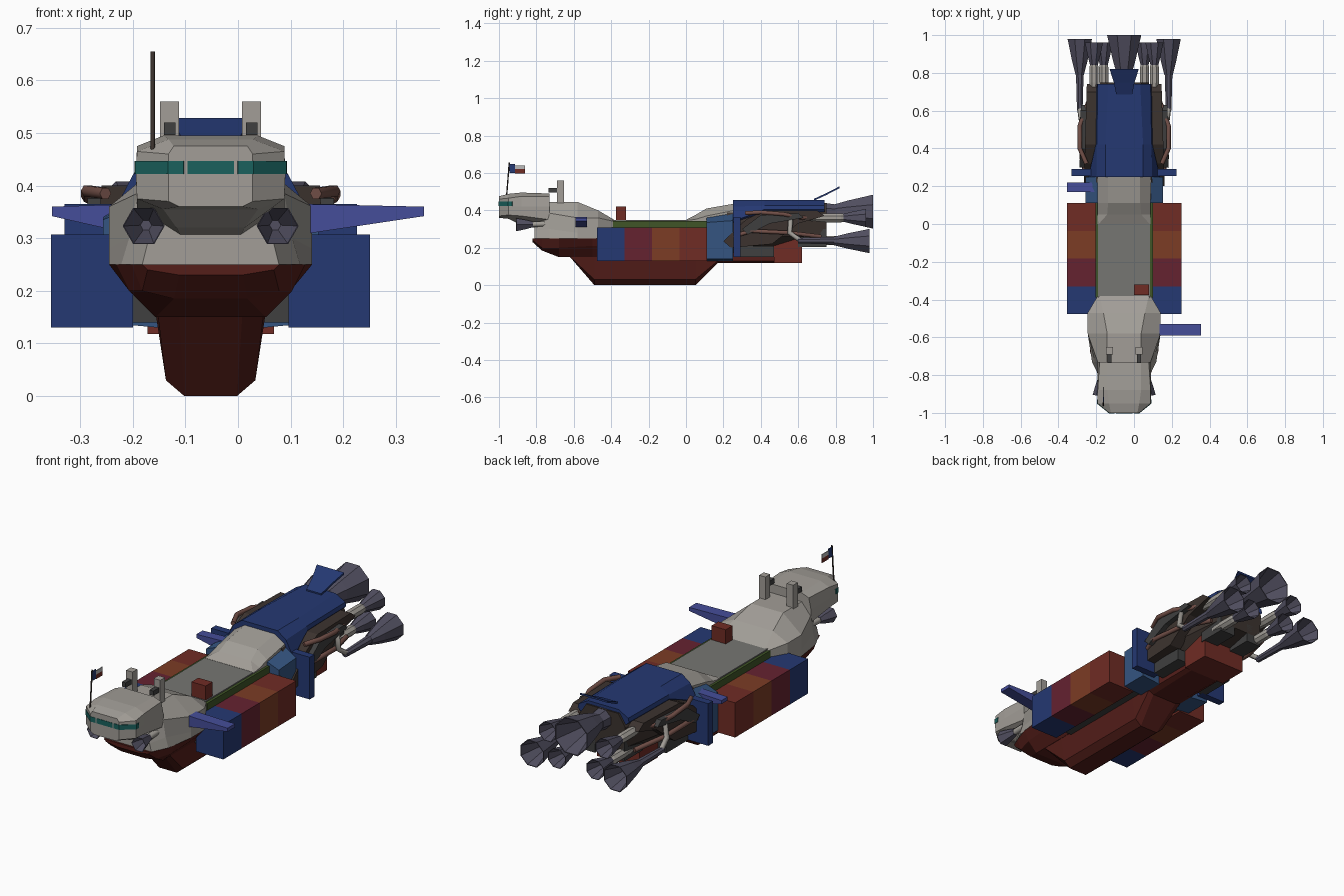
import bpy, bmesh, math
from mathutils import Vector

if "Cube" in bpy.data.objects:
    bpy.data.objects.remove(bpy.data.objects["Cube"])

XC = -0.052  # the ship's symmetry plane


def mat(name, c):
    m = bpy.data.materials.new(name)
    m.diffuse_color = (*c, 1)
    m.use_nodes = True
    m.node_tree.nodes["Principled BSDF"].inputs["Base Color"].default_value = m.diffuse_color
    return m


GREY = mat("hull_grey", (.36, .34, .31))
DECK = mat("deck_grey", (.18, .18, .17))
NAVY = mat("navy", (.018, .04, .17))
BLUE = mat("mid_blue", (.035, .09, .22))
FIN = mat("fin_blue", (.06, .075, .32))
HULL = mat("hull_red", (.09, .013, .01))
RED = mat("block_red", (.16, .025, .018))
MAROON = mat("maroon", (.13, .016, .03))
BROWN = mat("rust", (.2, .045, .018))
GREEN = mat("green", (.05, .09, .02))
TEAL = mat("glass", (.01, .12, .11))
DARK = mat("engine_dark", (.045, .033, .028))
CHAR = mat("charcoal", (.05, .05, .05))
COPPER = mat("copper", (.17, .08, .065))
NOZZLE = mat("nozzle", (.085, .08, .12))
WHITE = mat("white", (.5, .5, .5))


def finish(name, bm, m):
    bmesh.ops.recalc_face_normals(bm, faces=bm.faces)
    me = bpy.data.meshes.new(name)
    bm.to_mesh(me)
    bm.free()
    me.materials.append(m)
    ob = bpy.data.objects.new(name, me)
    bpy.context.collection.objects.link(ob)
    return ob


def skin(name, rings, m, caps=True):
    """Bridge closed rings of points."""
    bm = bmesh.new()
    rs = [[bm.verts.new(p) for p in r] for r in rings]
    n = len(rs[0])
    for a, b in zip(rs, rs[1:]):
        for i in range(n):
            j = (i + 1) % n
            bm.faces.new((a[i], a[j], b[j], b[i]))
    if caps:
        bm.faces.new(rs[0])
        bm.faces.new(rs[-1])
    return finish(name, bm, m)


def loft(name, secs, m):
    """Symmetric hull: each section is (y, [(half_width, z) top to bottom])."""
    return skin(name, [[(XC + d, y, z) for d, z in p] + [(XC - d, y, z) for d, z in reversed(p)]
                       for y, p in secs], m)


def box(name, x0, x1, y0, y1, z0, z1, m):
    return skin(name, [[(x0, y, z0), (x1, y, z0), (x1, y, z1), (x0, y, z1)] for y in (y0, y1)], m)


def side_box(name, d0, d1, y0, y1, z0, z1, m):
    for s, t in ((1, "right"), (-1, "left")):
        a, b = sorted((XC + s * d0, XC + s * d1))
        box(f"{name}_{t}", a, b, y0, y1, z0, z1, m)


def lathe(name, origin, axis, prof, m, n=8, turn=.5):
    """Revolve (radius, distance) points about an axis."""
    ax = Vector(axis).normalized()
    u = ax.cross(Vector((0, 0, 1))).normalized()
    v = ax.cross(u)
    angs = [2 * math.pi * (i + turn) / n for i in range(n)]
    skin(name, [[Vector(origin) + ax * t + (u * math.cos(a) + v * math.sin(a)) * r for a in angs]
                for r, t in prof], m)


def bell(name, origin, axis, r0, r1, length, n=8, turn=.5):
    prof = [(r0, 0), (r0 + (r1 - r0) * .45, length * .4), (r1, length), (r1 * .95, length), (r0 * .6, length * .15)]
    lathe(name, origin, axis, prof, NOZZLE, n, turn)


def pipe(name, pts, r, m):
    cu = bpy.data.curves.new(name, "CURVE")
    cu.dimensions = "3D"
    cu.bevel_depth, cu.bevel_resolution, cu.use_fill_caps = r, 1, True
    sp = cu.splines.new("POLY")
    sp.points.add(len(pts) - 1)
    for p, q in zip(sp.points, pts):
        p.co = (*q, 1)
    cu.materials.append(m)
    bpy.context.collection.objects.link(bpy.data.objects.new(name, cu))


# Cockpit head
loft("cockpit", [
    (-1.0, [(.07, .475), (.08, .46), (.08, .42), (.08, .37), (.06, .36)]),
    (-.95, [(.08, .488), (.14, .465), (.142, .42), (.14, .375), (.09, .355)]),
    (-.88, [(.09, .495), (.14, .475), (.142, .42), (.14, .37), (.065, .32)]),
    (-.73, [(.09, .49), (.13, .475), (.142, .42), (.14, .35), (.05, .293)])], GREY)
# Cockpit windows
box("front_window", XC - .044, XC + .044, -1.002, -.99, .422, .447, TEAL)
for s in (1, -1):
    path = [(.052, -1.002), (.081, -1.002), (.144, -.951), (.145, -.93)]
    skin("side_window", [[(XC + s * d * k, y + (1 - k) * .1, z) for k, z in
         ((1, .422), (1, .447), (.93, .447), (.93, .422))] for d, y in path], TEAL)
# Shoulders behind the cockpit
loft("neck", [
    (-.81, [(.08, .33), (.1, .32), (.12, .29), (.13, .25)]),
    (-.73, [(.09, .445), (.14, .385), (.155, .3), (.17, .25)]),
    (-.58, [(.09, .445), (.193, .36), (.193, .28), (.193, .25)]),
    (-.47, [(.11, .40), (.193, .36), (.193, .28), (.193, .25)]),
    (-.38, [(.13, .347), (.14, .34), (.14, .28), (.14, .25)])], GREY)
# Red belly and keel
loft("belly", [
    (-.82, [(.13, .25), (.12, .24), (.06, .23)]),
    (-.77, [(.15, .25), (.13, .2), (.07, .185)]),
    (-.68, [(.18, .25), (.155, .2), (.105, .15)]),
    (-.5, [(.193, .25), (.16, .21), (.105, .15)]),
    (-.38, [(.14, .25), (.14, .2), (.105, .15)])], HULL)
kp = [(.105, .16), (.085, .03), (.05, 0)]
loft("keel", [(-.62, [(.105, .16), (.1, .152), (.06, .15)]), (-.49, kp), (.05, kp),
              (.17, [(.105, .2), (.1, .13), (.07, .118)]),
              (.47, [(.1, .25), (.1, .13), (.08, .118)])], HULL)
box("rear_keel_block", XC - .12, XC + .12, .47, .62, .118, .245, RED)
# Spine and deck
box("spine", XC - .15, XC + .15, -.42, .25, .14, .31, CHAR)
box("green_trim", XC - .152, XC + .152, -.39, .25, .305, .342, GREEN)
box("deck", XC - .138, XC + .138, -.4, .25, .34, .348, DECK)
loft("rear_deckhouse", [
    (0, [(.135, .349), (.14, .345), (.14, .34)]),
    (.05, [(.09, .375), (.14, .352), (.14, .34)]),
    (.11, [(.085, .41), (.14, .37), (.14, .34)]),
    (.26, [(.085, .436), (.142, .4), (.145, .34)])], GREY)
box("deck_crate", .0, .08, -.375, -.32, .345, .42, RED)
# Cargo containers
for i, m in enumerate((NAVY, MAROON, BROWN, RED)):
    y = -.477 + i * .147
    side_box(f"container_{i + 1}", .148, .303, y, y + .147, .13, .307, m)
# Blue bulkhead and collar
loft("bulkhead", [(.11, [(.14, .36), (.205, .335), (.205, .14), (.1, .13)]),
                  (.25, [(.14, .385), (.205, .345), (.205, .14), (.1, .13)])], BLUE)
side_box("collar_plate", .14, .278, .255, .292, .15, .365, NAVY)


# Stub fins, one forward right and one aft left
def fin(name, x0, x1, y0, y1):
    skin(name, [[(x0, y0, .307), (x0, y1, .307), (x0, y1, .365), (x0, y0, .365)],
                [(x1, y0, .342), (x1, y1, .342), (x1, y1, .36), (x1, y0, .36)]], FIN)


fin("forward_fin", .12, .354, -.59, -.53)
fin("aft_fin", -.2, -.354, .17, .22)
# Engine cowl and tail flap
loft("engine_cowl", [
    (.25, [(.1, .455), (.148, .42), (.19, .34), (.17, .33)]),
    (.42, [(.1, .455), (.145, .425), (.15, .405), (.14, .39)]),
    (.74, [(.085, .455), (.14, .425), (.145, .405), (.13, .39)])], NAVY)
skin("tail_flap", [[(XC - d, y, z), (XC + d, y, z), (XC + d, y, z + .01), (XC - d, y, z + .01)]
                   for d, y, z in ((.042, .685, .452), (.055, .75, .482), (.077, .82, .518))], NAVY)
# Engine core
loft("engine_core", [
    (.22, [(.14, .39), (.18, .33), (.18, .22), (.1, .17)]),
    (.48, [(.14, .41), (.165, .36), (.16, .26), (.1, .19)]),
    (.75, [(.09, .44), (.13, .38), (.12, .27), (.08, .25)])], DARK)
for s, t in ((1, "right"), (-1, "left")):
    X = lambda d: XC + s * d
    # Faceted armour panels
    prof = [(.2, .235), (.32, .35), (.42, .4), (.7, .4), (.74, .37), (.6, .33), (.46, .22), (.24, .2)]
    skin(f"engine_panel_{t}", [[(X(d + .03 * (.5 - y)), y, z) for y, z in prof] for d in (.14, .205)], DARK)
    prof = [(.3, .3), (.4, .375), (.6, .385), (.63, .36), (.45, .33), (.33, .27)]
    skin(f"outer_panel_{t}", [[(X(d + .02 * (.5 - y)), y, z) for y, z in prof] for d in (.19, .232)], CHAR)
    # Pipes
    pipe(f"copper_pipe_{t}", [(X(.2), .32, .385), (X(.235), .4, .39), (X(.235), .52, .38),
                              (X(.2), .62, .36), (X(.15), .74, .37)], .012, COPPER)
    pipe(f"lower_pipe_{t}", [(X(.2), .25, .26), (X(.225), .35, .29), (X(.215), .55, .28), (X(.16), .72, .26)],
         .012, COPPER)
    pipe(f"feed_pipe_{t}", [(X(.14), .56, .37), (X(.22), .56, .36), (X(.228), .555, .28),
                            (X(.235), .61, .24), (X(.235), .8, .235)], .014, GREY)
    # Rear nozzles
    lathe(f"outer_throat_{t}", (X(.235), .6, .238), (0, 1, 0), [(.016, 0), (.022, .2)], NOZZLE)
    bell(f"outer_nozzle_{t}", (X(.235), .79, .236), (0, 1, 0), .024, .07, .19)
    for k, d, z in (("upper", .16, .36), ("lower", .108, .238)):
        lathe(f"{k}_throat_{t}", (X(d), .66, z), (0, 1, 0), [(.016, 0), (.026, .09), (.026, .17), (.018, .2)], GREY)
        bell(f"{k}_nozzle_{t}", (X(d), .84, z), (0, 1, 0), .022, .052, .122)
    # Forward thrusters
    bell(f"forward_thruster_{t}", (X(.122), -.82, .325), (.06 * s, -1, -.02), .018, .04, .088, 6, 0)
    pipe(f"thruster_pipe_{t}", [(X(.122), -.82, .325), (X(.12), -.7, .33)], .016, GREY)
    # Roof stacks
    box(f"roof_stack_{t}", X(.078) - .018, X(.078) + .018, -.69, -.652, .43, .56, GREY)
    box(f"stack_arm_{t}", X(.078) - .011, X(.078) + .011, -.735, -.68, .496, .52, CHAR)
bell("main_nozzle", (XC, .78, .393), (0, 1, 0), .038, .098, .22)
lathe("main_throat", (XC, .7, .39), (0, 1, 0), [(.06, 0), (.045, .1)], NOZZLE)
# Under-engine boxes
side_box("under_box", .09, .165, .28, .47, .15, .21, CHAR)
side_box("rear_under_box", .04, .125, .6, .75, .205, .3, CHAR)
# Antenna with flag
pipe("antenna", [(-.162, -.96, .465), (-.162, -.945, .655)], .004, DARK)
box("flag_blue", -.164, -.16, -.945, -.915, .6, .648, NAVY)
box("flag_white", -.164, -.16, -.915, -.862, .62, .64, WHITE)
box("flag_red", -.164, -.16, -.915, -.862, .597, .62, RED)
